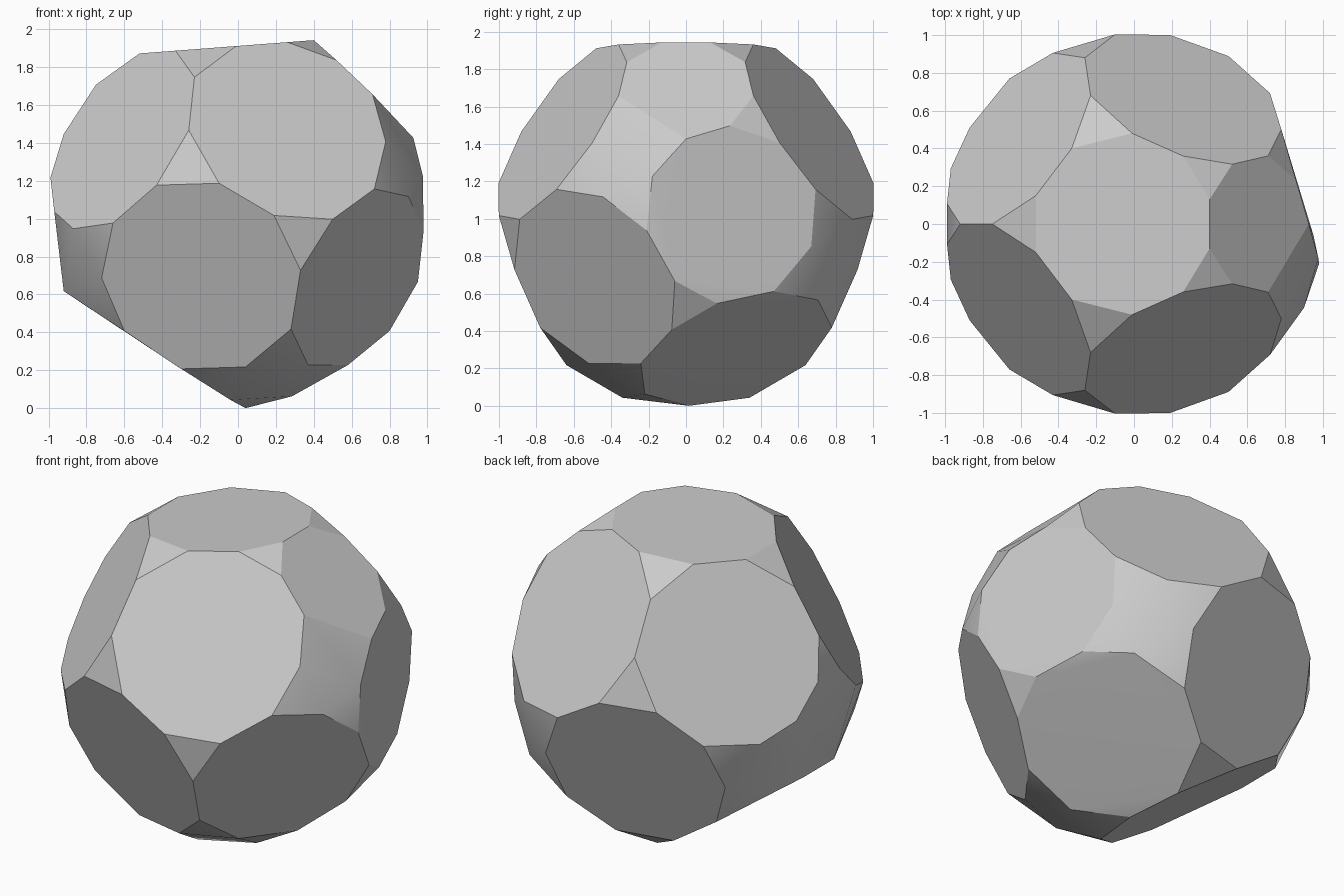
import bpy, bmesh, math

cube = bpy.data.objects.get("Cube")
if cube:
    bpy.data.objects.remove(cube, do_unlink=True)

# One plain grey for the whole solid
grey = bpy.data.materials.new("light grey")
grey.use_nodes = True
colour = (0.6, 0.6, 0.6, 1.0)
grey.diffuse_color = colour
grey.node_tree.nodes["Principled BSDF"].inputs["Base Color"].default_value = colour

# Flat facets: (solved axis, plane offset and slopes, mirrored in y, outline corners
# in the two other axes). Corners shared by neighbours are given once.
FACETS = [
    # top
    (2, (1.915, 0.076, 0), True,
     [(-.52, .15), (-.33, .40), (-.01, .48), (.26, .36), (.40, .13)]),
    # upper facets on the +x side
    (1, (-1.763, 0.404, 0.672), True,
     [(-.23, 1.75), (.52, 1.84), (.71, 1.66), (.78, 1.41), (.72, 1.16),
      (.50, 1.00), (.19, 1.02), (-.10, 1.19), (-.26, 1.47)]),
    # upper facets on the -x side
    (1, (-2.538, -1.362, 0.887), True,
     [(-.75, 1.71), (-.92, 1.45), (-.99, 1.22), (-.97, 1.04),
      (-.87, .95), (-.66, .98), (-.43, 1.18)]),
    # lower front and back
    (1, (-0.54, -0.249, -0.404), True,
     [(.33, .73), (.28, .42), (.04, .22), (-.30, .21), (-.60, .41), (-.72, .69)]),
    # sloping underside
    (2, (0.02, -0.652, 0), True, [(-.92, .15), (-.04, .34)]),
    # lower front on the +x side
    (1, (-0.85, 1.329, -0.705), False,
     [(.90, 1.12), (.98, .94), (.95, .67), (.80, .41), (.58, .23), (.37, .23)]),
    # +x side
    (0, (0.904, -0.297, 0.015), False,
     [(-.18, 1.23), (0, 1.43), (.235, 1.50), (.67, .855), (.47, .615), (.165, .55)]),
    # bottom on the +x side
    (2, (-0.026, 0.59, 0.35), False, [(.285, -.22), (.59, .705), (.04, .015)]),
]


def lift(axis, plane, u, v):
    """Place an outline corner on its tilted plane."""
    corner = [u, v]
    corner.insert(axis, plane[0] + plane[1] * u + plane[2] * v)
    return corner


# Wrap all the facets in one convex skin
bm = bmesh.new()
for axis, plane, mirrored, outline in FACETS:
    for u, v in outline:
        x, y, z = lift(axis, plane, u, v)
        bm.verts.new((x, y, z))
        if mirrored:
            bm.verts.new((x, -y, z))
bmesh.ops.remove_doubles(bm, verts=bm.verts[:], dist=0.05)
hull = bmesh.ops.convex_hull(bm, input=bm.verts[:])
loose = {g for g in hull["geom_interior"] + hull["geom_unused"]
         if isinstance(g, bmesh.types.BMVert)}
bmesh.ops.delete(bm, geom=list(loose), context='VERTS')

# Join the nearly coplanar triangles into whole facets
bmesh.ops.dissolve_limit(bm, angle_limit=math.radians(6),
                         verts=bm.verts[:], edges=bm.edges[:])
bmesh.ops.recalc_face_normals(bm, faces=bm.faces[:])

# Rest the solid on the ground
low = min(v.co.z for v in bm.verts)
bmesh.ops.translate(bm, verts=bm.verts[:], vec=(0, 0, -low))

mesh = bpy.data.meshes.new("faceted_solid")
bm.to_mesh(mesh)
bm.free()
mesh.materials.append(grey)
solid = bpy.data.objects.new("faceted_solid", mesh)
bpy.context.collection.objects.link(solid)

# Soften the shallow joints and keep the facet edges crisp
bpy.ops.object.select_all(action='DESELECT')
solid.select_set(True)
bpy.context.view_layer.objects.active = solid
bpy.ops.object.shade_smooth_by_angle(angle=math.radians(24))
